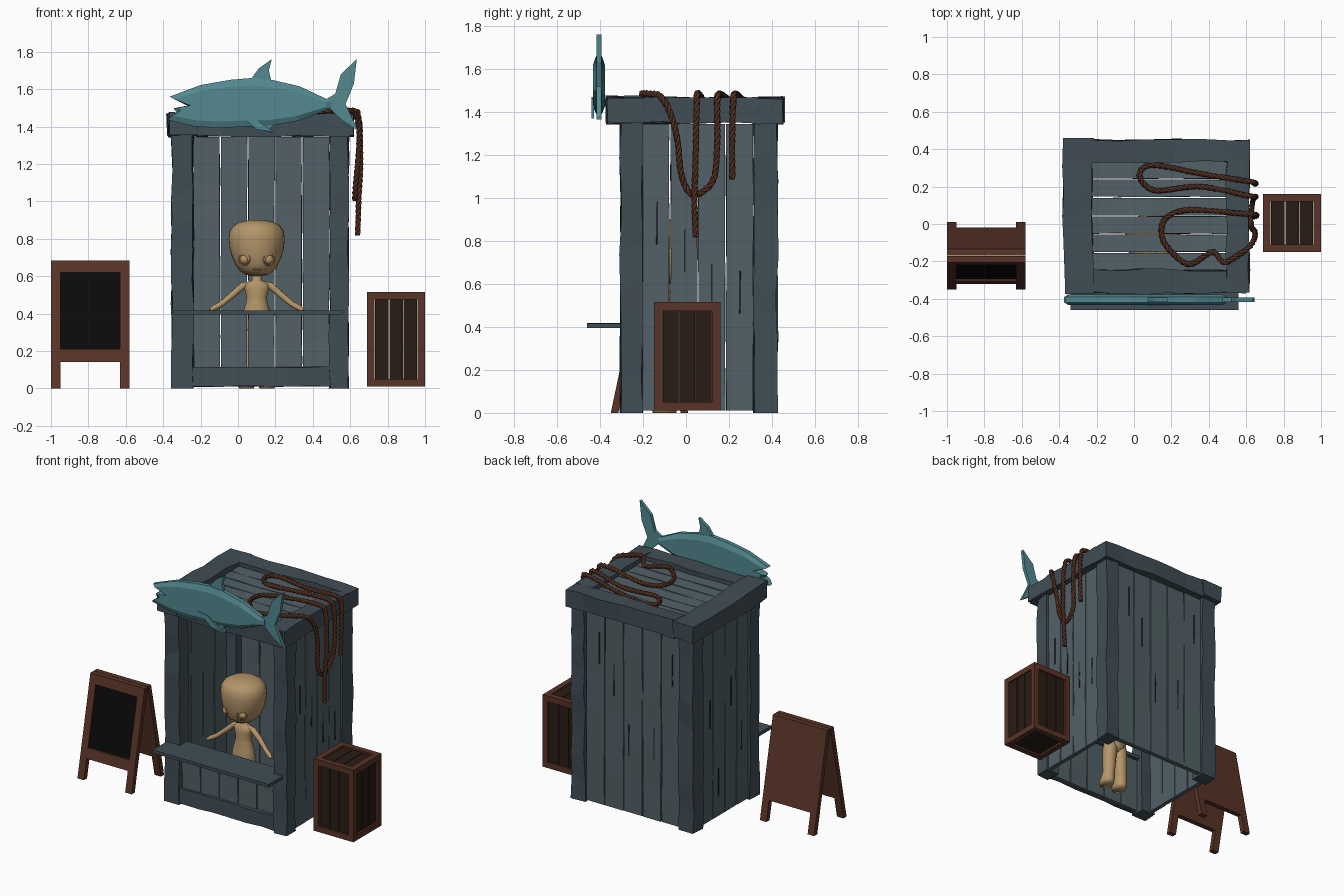
import bpy, bmesh, math, random
from mathutils import Vector

if "Cube" in bpy.data.objects:
    bpy.data.objects.remove(bpy.data.objects["Cube"])

random.seed(4)


def material(name, rgb):
    m = bpy.data.materials.new(name)
    m.diffuse_color = (*rgb, 1)
    m.use_nodes = True
    m.node_tree.nodes["Principled BSDF"].inputs["Base Color"].default_value = m.diffuse_color
    return m


PLANK = material("plank_blue", (0.085, 0.12, 0.135))
BEAM = material("beam_blue", (0.052, 0.075, 0.092))
DARK = material("crack_dark", (0.015, 0.022, 0.026))
TEAL = material("fish_teal", (0.085, 0.25, 0.28))
BROWN = material("brown_wood", (0.10, 0.034, 0.02))
CRATE = material("dark_wood", (0.022, 0.012, 0.007))
BLACK = material("blackboard", (0.003, 0.003, 0.003))
ROPE = material("rope_brown", (0.085, 0.028, 0.015))
SKIN = material("mannequin_tan", (0.45, 0.30, 0.14))


def mesh(name, verts, faces, mat, smooth=False):
    me = bpy.data.meshes.new(name)
    me.from_pydata([tuple(v) for v in verts], [], faces)
    bm = bmesh.new()
    bm.from_mesh(me)
    bmesh.ops.recalc_face_normals(bm, faces=bm.faces)
    for f in bm.faces:
        f.smooth = smooth
    bm.to_mesh(me)
    bm.free()
    me.materials.append(mat)
    ob = bpy.data.objects.new(name, me)
    bpy.context.collection.objects.link(ob)
    return ob


def skin_rings(name, rings, mat, smooth=False):
    """Join equal-sized rings of points into a capped solid."""
    k = len(rings[0])
    faces = [(i * k + j, i * k + (j + 1) % k, (i + 1) * k + (j + 1) % k, (i + 1) * k + j)
             for i in range(len(rings) - 1) for j in range(k)]
    last = (len(rings) - 1) * k
    faces += [tuple(range(k)), tuple(range(last, last + k))]
    return mesh(name, [v for r in rings for v in r], faces, mat, smooth)


def plank(name, lo, hi, axis, mat, jit=0.0, n=1, shear=0.0):
    """Box along an axis with worn, uneven edges; shear leans it in y."""
    u, v = [a for a in range(3) if a != axis]
    rings = []
    for i in range(n + 1):
        ring = []
        for cu, cv in ((0, 0), (1, 0), (1, 1), (0, 1)):
            p = [0, 0, 0]
            p[axis] = lo[axis] + (hi[axis] - lo[axis]) * i / n
            if 0 < i < n:
                p[axis] += random.uniform(-0.25, 0.25) * (hi[axis] - lo[axis]) / n
            p[u] = (lo[u], hi[u])[cu] + random.uniform(-jit, jit)
            p[v] = (lo[v], hi[v])[cv] + random.uniform(-jit, jit)
            p[1] += shear * p[2]
            ring.append(p)
        rings.append(ring)
    return skin_rings(name, rings, mat)


def prism(name, pts, yc, half, mat, bulge=0.0):
    """Extrude an xz outline along y, optionally with a domed chamfer."""
    cx = sum(p[0] for p in pts) / len(pts)
    cz = sum(p[1] for p in pts) / len(pts)
    flat = lambda y, sx, sz: [(cx + (x - cx) * sx, y, cz + (z - cz) * sz) for x, z in pts]
    rings = [flat(yc - half, 1, 1), flat(yc + half, 1, 1)]
    if bulge:
        rings = [flat(yc - bulge, .94, .72)] + rings + [flat(yc + bulge, .94, .72)]
    return skin_rings(name, rings, mat)


def tube(name, paths, radius, mat, res=1, radii=None):
    cu = bpy.data.curves.new(name, 'CURVE')
    cu.dimensions = '3D'
    cu.bevel_depth, cu.bevel_resolution, cu.use_fill_caps = radius, res, True
    for path in paths:
        s = cu.splines.new('POLY')
        s.points.add(len(path) - 1)
        for i, (pt, p) in enumerate(zip(s.points, path)):
            pt.co = (*p, 1)
            pt.radius = radii[i] if radii else 1
    cu.materials.append(mat)
    ob = bpy.data.objects.new(name, cu)
    bpy.context.collection.objects.link(ob)
    return ob


def loft(name, rings, mat, k=24):
    """Smooth body from horizontal ellipses (x, y, z, rx, ry)."""
    return skin_rings(name, [[(x + rx * math.cos(2 * math.pi * j / k), y + ry * math.sin(2 * math.pi * j / k), z)
                              for j in range(k)] for x, y, z, rx, ry in rings], mat, True)


def spline(pts, steps):
    """Catmull-Rom samples through the points."""
    P = [Vector(p) for p in pts]
    P = [2 * P[0] - P[1]] + P + [2 * P[-1] - P[-2]]
    out = []
    for i in range(1, len(P) - 2):
        a, b, c, d = P[i - 1:i + 3]
        for s in range(steps):
            t = s / steps
            out.append(0.5 * (2 * b + (c - a) * t + (2 * a - 5 * b + 4 * c - d) * t * t
                              + (3 * b - a - 3 * c + d) * t ** 3))
    return out + [P[-2]]


# corner posts
for sx, x0, x1 in (("left", -0.355, -0.24), ("right", 0.49, 0.59)):
    for sy, y0, y1 in (("front", -0.305, -0.205), ("back", 0.315, 0.425)):
        plank(f"{sy}_{sx}_post", (x0, y0, 0), (x1, y1, 1.355), 2, BEAM, 0.006, 9)

# wall planks with narrow gaps, and cracks in their outer faces
g = 0.003
def crack(name, axis, at, c, z, h):
    w, d = 0.004, 0.0025
    lo, hi = [0, 0, z], [0, 0, z + h]
    lo[axis], hi[axis] = at - d, at + d
    lo[1 - axis], hi[1 - axis] = c - w, c + w
    plank(name, lo, hi, 2, DARK, 0.001, 3)

for i in range(5):
    a, b = -0.24 + i * 0.146, -0.24 + (i + 1) * 0.146
    plank(f"back_plank_{i}", (a + g, 0.375, 0.01), (b - g, 0.408, 1.345), 2, PLANK, 0.002, 6)
    plank(f"front_plank_{i}", (a + g, -0.28, 0.01), (b - g, -0.25, 0.395), 2, PLANK, 0.002, 3)
    crack(f"back_crack_{i}", 0 + 1, 0.409, random.uniform(a + .03, b - .03), random.uniform(.1, 1), 0.22)
for i in range(4):
    a, b = -0.205 + i * 0.13, -0.205 + (i + 1) * 0.13
    for side, x in (("left", -0.34), ("right", 0.545)):
        plank(f"{side}_plank_{i}", (x, a + g, 0.01), (x + 0.03, b - g, 1.345), 2, PLANK, 0.002, 6)
        crack(f"{side}_crack_{i}", 0, -0.341 if side == "left" else 0.576,
              random.uniform(a + .03, b - .03), random.uniform(.1, 1), 0.2)
plank("front_base_board", (-0.245, -0.3, 0.01), (0.495, -0.275, 0.115), 0, BEAM, 0.004, 6)
plank("counter", (-0.34, -0.46, 0.395), (0.56, -0.225, 0.417), 0, BEAM, 0.001, 5)

# roof frame and planks
plank("left_roof_beam", (-0.375, -0.375, 1.35), (-0.22, 0.46, 1.47), 1, BEAM, 0.009, 6)
plank("right_roof_beam", (0.495, -0.365, 1.35), (0.615, 0.335, 1.465), 1, BEAM, 0.008, 6)
plank("back_roof_beam", (-0.225, 0.335, 1.35), (0.62, 0.45, 1.468), 0, BEAM, 0.008, 6)
plank("front_roof_beam", (-0.225, -0.37, 1.35), (0.6, -0.245, 1.465), 0, BEAM, 0.008, 6)
for i in range(6):
    a = -0.25 + i * 0.098
    plank(f"roof_plank_{i}", (-0.24, a + g, 1.405), (0.51, a + 0.098 - g, 1.435), 0, PLANK, 0.002, 5)

# shark sign: domed body with thin fins
Y = -0.405
prism("shark_body", [(-.365, 1.56), (-.2, 1.622), (-.04, 1.65), (.08, 1.66), (.18, 1.65), (.33, 1.615), (.5, 1.535),
                     (.5, 1.5), (.33, 1.432), (.18, 1.405), (.04, 1.4), (-.1, 1.392), (-.23, 1.4), (-.375, 1.435),
                     (-.325, 1.475), (-.345, 1.497), (-.27, 1.512)], Y, 0.014, TEAL, 0.028)
prism("shark_dorsal_fin", [(.06, 1.64), (.11, 1.71), (.18, 1.76), (.165, 1.70), (.18, 1.635)], Y, 0.012, TEAL)
prism("shark_tail_fin", [(.47, 1.545), (.52, 1.575), (.55, 1.68), (.635, 1.76), (.62, 1.63), (.575, 1.52),
                         (.645, 1.375), (.56, 1.43), (.48, 1.505)], Y, 0.012, TEAL)
prism("shark_belly_fin", [(.02, 1.42), (.1, 1.39), (.185, 1.365), (.17, 1.385), (.2, 1.42)], Y, 0.012, TEAL)
prism("shark_side_fin", [(.0, 1.47), (.07, 1.46), (.19, 1.37), (.1, 1.385)], Y - 0.028, 0.006, TEAL)

# twisted rope laid over the roof and hanging down the right side
path = spline([(.645, .215, 1.09), (.65, .215, 1.3), (.645, .22, 1.45), (.6, .23, 1.485), (.35, .27, 1.455),
               (.1, .315, 1.452), (.03, .26, 1.452), (.11, .18, 1.452), (.35, .2, 1.455), (.59, .155, 1.485),
               (.64, .145, 1.44), (.65, .145, 1.25), (.635, .125, 1.08), (.625, .035, 1.015), (.63, -.02, 1.1),
               (.645, -.04, 1.27), (.645, -.075, 1.4), (.62, -.12, 1.475), (.56, -.165, 1.485), (.48, -.205, 1.485),
               (.42, -.15, 1.455), (.3, -.215, 1.455), (.21, -.16, 1.455), (.15, -.07, 1.452), (.17, .03, 1.452),
               (.3, .075, 1.455), (.58, .055, 1.487), (.645, .05, 1.44), (.655, .045, 1.2), (.645, .04, 1.0),
               (.64, .045, .82)], 16)
strands, side, dist = [[], [], []], Vector((1, 0, 0)), 0
for i, p in enumerate(path):
    t = (path[min(i + 1, len(path) - 1)] - path[max(i - 1, 0)]).normalized()
    side = (side - t * side.dot(t)).normalized()
    up = t.cross(side)
    dist += (p - path[i - 1]).length if i else 0
    for s in range(3):
        ang = dist * 70 + s * 2 * math.pi / 3
        strands[s].append(p + 0.0075 * (side * math.cos(ang) + up * math.sin(ang)))
tube("rope", strands, 0.0085, ROPE)

# folding chalkboard sign
for part, y0, y1, k in (("front", -0.35, -0.315, 0.21), ("back", -0.025, 0.01, -0.21)):
    for s, x in (("left", -1.0), ("right", -0.63)):
        plank(f"sign_{part}_{s}_leg", (x, y0, 0), (x + 0.05, y1, 0.685), 2, BROWN, shear=k)
    plank(f"sign_{part}_bottom_rail", (-0.95, y0, 0.14), (-0.63, y1, 0.21), 0, BROWN, shear=k)
    plank(f"sign_{part}_top_rail", (-0.95, y0, 0.62), (-0.63, y1, 0.685), 0, BROWN, shear=k)
plank("sign_blackboard", (-0.95, -0.338, 0.21), (-0.63, -0.322, 0.62), 0, BLACK, shear=0.21)
plank("sign_front_backing", (-0.95, -0.322, 0.21), (-0.63, -0.315, 0.62), 0, BROWN, shear=0.21)
plank("sign_back_board", (-0.95, -0.025, 0.21), (-0.63, 0.01, 0.62), 0, BROWN, shear=-0.21)

# crate: frame along all twelve edges, recessed slats on each side
X0, X1, Y0, Y1, Z0, Z1, w = 0.69, 1.0, -0.15, 0.16, 0.01, 0.515, 0.04
for i, x in enumerate((X0, X1 - w)):
    for j, y in enumerate((Y0, Y1 - w)):
        plank(f"crate_post_{i}{j}", (x, y, Z0), (x + w, y + w, Z1), 2, BROWN)
    for j, z in enumerate((Z0, Z1 - w)):
        plank(f"crate_side_rail_{i}{j}", (x, Y0 + w, z), (x + w, Y1 - w, z + w), 1, BROWN)
for i, y in enumerate((Y0, Y1 - w)):
    for j, z in enumerate((Z0, Z1 - w)):
        plank(f"crate_cross_rail_{i}{j}", (X0 + w, y, z), (X1 - w, y + w, z + w), 0, BROWN)
sw = (X1 - X0 - 2 * w) / 3
for i in range(3):
    a, b = i * sw + 0.002 + w, (i + 1) * sw - 0.002 + w
    for j in range(2):
        y, x, z = (Y0 + .012, Y1 - .027)[j], (X0 + .012, X1 - .027)[j], (Z0 + .012, Z1 - .027)[j]
        plank(f"crate_slat_y_{i}{j}", (X0 + a, y, Z0 + w), (X0 + b, y + .015, Z1 - w), 2, CRATE)
        plank(f"crate_slat_x_{i}{j}", (x, Y0 + a, Z0 + w), (x + .015, Y0 + b, Z1 - w), 2, CRATE)
        plank(f"crate_slat_z_{i}{j}", (X0 + a, Y0 + w, z), (X0 + b, Y1 - w, z + .015), 1, CRATE)

# mannequin standing behind the counter
cx, cy = 0.1, -0.08
loft("mannequin_head", [(cx, cy, z, rx, ry) for z, rx, ry in (
    (.602, .03, .03), (.61, .065, .075), (.63, .092, .105), (.66, .113, .122), (.70, .131, .133), (.75, .145, .14),
    (.80, .15, .143), (.84, .145, .138), (.87, .125, .12), (.89, .09, .088), (.899, .045, .045), (.901, .01, .01))], SKIN, 32)
loft("mannequin_torso", [(cx, cy, z, rx, ry) for z, rx, ry in (
    (.25, .03, .03), (.28, .068, .055), (.34, .085, .062), (.40, .075, .055), (.46, .057, .044), (.49, .055, .042),
    (.53, .065, .045), (.555, .07, .04), (.568, .05, .034), (.578, .026, .025), (.615, .024, .024))], SKIN)
for n, s in (("left", -1), ("right", 1)):
    tube(f"mannequin_{n}_arm", [[(cx + s * x, y, z) for x, y, z in (
        (.045, -.08, .555), (.075, -.08, .548), (.13, -.085, .5), (.19, -.105, .45), (.225, -.12, .432),
        (.25, -.13, .418))]], 0.02, SKIN, 3, [.9, 1, .9, .75, .8, .45])
    loft(f"mannequin_{n}_leg", [(cx + s * x, y, z, rx, ry) for x, y, z, rx, ry in (
        (.055, -.1, 0, .04, .055), (.055, -.1, .02, .045, .06), (.054, -.09, .05, .042, .05), (.052, -.08, .09, .04, .042),
        (.048, -.08, .18, .045, .045), (.042, -.08, .27, .048, .05), (.04, -.08, .32, .04, .045))], SKIN)
    # eye rim and eyeball
    bpy.ops.mesh.primitive_torus_add(major_radius=0.031, minor_radius=0.004, major_segments=24, minor_segments=6,
                                     location=(cx + s * .065, cy - .114, .69), rotation=(math.pi / 2, 0, s * .45))
    bpy.context.object.name = f"mannequin_{n}_eye_rim"
    bpy.context.object.data.materials.append(SKIN)
    bpy.ops.mesh.primitive_uv_sphere_add(segments=16, ring_count=10, radius=0.028, location=(cx + s * .063, cy - .097, .69))
    bpy.context.object.name = f"mannequin_{n}_eye"
    bpy.context.object.data.materials.append(SKIN)
    bpy.ops.object.shade_smooth()
plank("mannequin_mouth", (cx - .02, cy - .117, .633), (cx + .02, cy - .1, .638), 0, SKIN)
